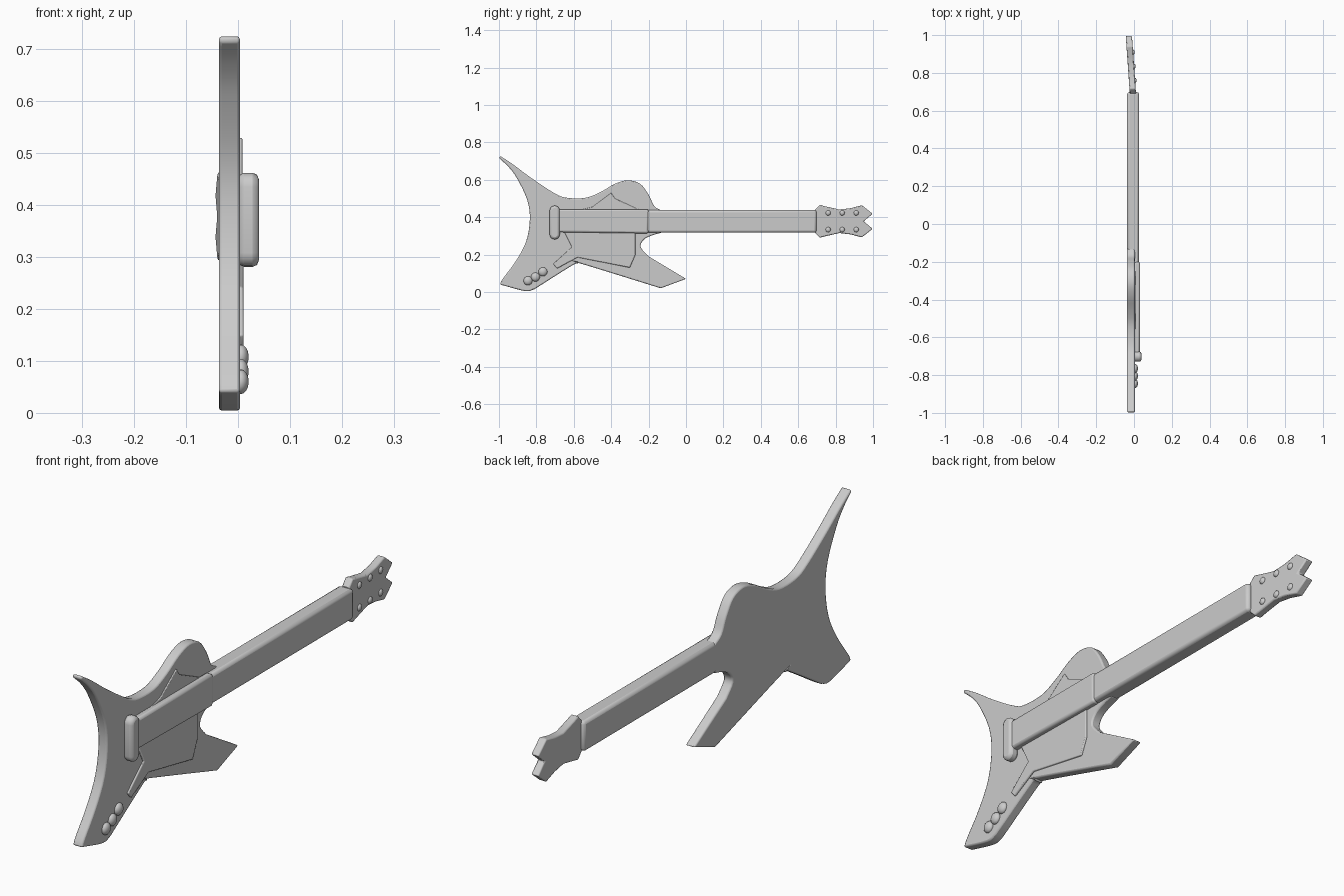
import bpy, bmesh, math
from mathutils import Vector

if "Cube" in bpy.data.objects:
    bpy.data.objects.remove(bpy.data.objects["Cube"])

grey = bpy.data.materials.new("light_grey")
grey.diffuse_color = (0.6, 0.6, 0.6, 1)
grey.use_nodes = True
grey.node_tree.nodes["Principled BSDF"].inputs["Base Color"].default_value = grey.diffuse_color


def finish(name, bm, bevel=0.0, segments=2):
    bmesh.ops.recalc_face_normals(bm, faces=bm.faces[:])
    me = bpy.data.meshes.new(name)
    bm.to_mesh(me)
    bm.free()
    ob = bpy.data.objects.new(name, me)
    bpy.context.collection.objects.link(ob)
    me.materials.append(grey)
    if bevel:
        m = ob.modifiers.new("rounded_edges", 'BEVEL')
        m.width, m.segments = bevel, segments
        m.limit_method, m.angle_limit = 'ANGLE', math.radians(50)
        m.use_clamp_overlap = False
    bpy.context.view_layer.objects.active = ob
    ob.select_set(True)
    bpy.ops.object.shade_smooth_by_angle(angle=math.radians(40))
    ob.select_set(False)
    return ob


def spline(pts, n=4):
    """Smooth run through the points, without the last one."""
    p = [Vector(q) for q in pts]
    p = [2 * p[0] - p[1]] + p + [2 * p[-1] - p[-2]]
    out = []
    for a, b, c, d in zip(p, p[1:], p[2:], p[3:]):
        for i in range(n):
            t = i / n
            out.append(0.5 * (2 * b + (c - a) * t + (2 * a - 5 * b + 4 * c - d) * t * t
                              + (3 * b - a - 3 * c + d) * t ** 3))
    return out


def slab(name, outline, x0, x1, bevel, lean=None):
    """Extrude a (y, z) outline from x0 to x1; lean shifts x along y."""
    bm = bmesh.new()
    shift = lean or (lambda y: 0)
    back = [bm.verts.new((x0 + shift(y), y, z)) for y, z in outline]
    front = [bm.verts.new((x1 + shift(y), y, z)) for y, z in outline]
    bm.faces.new(back)
    bm.faces.new(front[::-1])
    n = len(outline)
    for i in range(n):
        j = (i + 1) % n
        bm.faces.new((back[i], front[i], front[j], back[j]))
    return finish(name, bm, bevel)


def dome(name, y, z, x, r, height):
    bm = bmesh.new()
    bmesh.ops.create_uvsphere(bm, u_segments=14, v_segments=8, radius=1)
    for v in bm.verts:
        v.co = (x + v.co.x * height, y + v.co.y * r, z + v.co.z * r)
    finish(name, bm)


# Body: smooth runs that meet at sharp horn tips
runs = [
    [(-0.993, 0.727), (-0.925, 0.682), (-0.835, 0.615), (-0.715, 0.535), (-0.645, 0.505),
     (-0.54, 0.503), (-0.46, 0.533), (-0.38, 0.578), (-0.31, 0.597), (-0.245, 0.578),
     (-0.2, 0.52), (-0.17, 0.46), (-0.13, 0.435)],
    [(-0.13, 0.435), (-0.13, 0.317)],
    [(-0.13, 0.317), (-0.18, 0.303), (-0.225, 0.28), (-0.242, 0.24), (-0.2, 0.19)],
    [(-0.2, 0.19), (0.0, 0.07)],
    [(0.0, 0.07), (-0.135, 0.02)],
    [(-0.135, 0.02), (-0.54, 0.145), (-0.58, 0.152), (-0.62, 0.135), (-0.81, 0.015)],
    [(-0.81, 0.015), (-0.86, 0.005), (-0.995, 0.04)],
    [(-0.995, 0.04), (-0.98, 0.07), (-0.91, 0.165), (-0.855, 0.27), (-0.835, 0.39),
     (-0.85, 0.495), (-0.905, 0.61), (-0.95, 0.67), (-0.999, 0.715)],
    [(-0.999, 0.715), (-0.993, 0.727)],
]
body = []
for r in runs:
    body += spline(r) if len(r) > 2 else [Vector(r[0])]
slab("body", body, -0.037, 0.004, 0.006)

# Raised guard on the body front
slab("guard", [(-0.66, 0.34), (-0.61, 0.24), (-0.71, 0.15), (-0.69, 0.125), (-0.58, 0.185),
               (-0.3, 0.13), (-0.27, 0.2), (-0.27, 0.32)], 0.0, 0.011, 0.004)
slab("upper_guard", [(-0.6, 0.43), (-0.5, 0.455), (-0.4, 0.53), (-0.38, 0.5),
                     (-0.25, 0.44)], 0.0, 0.009, 0.003)

# Neck with fingerboard running over the body to the bridge
slab("neck", [(-0.25, 0.317), (0.698, 0.317), (0.698, 0.438), (-0.25, 0.438)],
     -0.037, 0.027, 0.012)
slab("fingerboard", [(-0.7, 0.32), (-0.2, 0.313), (-0.2, 0.442), (-0.7, 0.442)],
     0.0, 0.032, 0.01)

# Bridge: rounded upright bar
bar = [(-0.702 + 0.027 * math.cos(a), z + 0.027 * math.sin(a))
       for z, s in ((0.435, 0), (0.308, math.pi))
       for a in [s + math.pi * i / 8 for i in range(9)]]
slab("bridge", bar, 0.0, 0.04, 0.012)

# Headstock with notched tip, leaning back
half = [(0.69, 0.062), (0.715, 0.088), (0.745, 0.08), (0.82, 0.063), (0.88, 0.07),
        (0.94, 0.086), (0.998, 0.04)]
head = [(y, 0.378 + w) for y, w in half] + [(0.95, 0.378)] \
     + [(y, 0.378 - w) for y, w in reversed(half)]


def lean(y):
    return -0.006 - 0.07 * (y - 0.7)


slab("headstock", head, -0.017, 0.016, 0.005, lean)

# Tuning pegs, three on each edge of the headstock
for side in (-1, 1):
    for y in (0.76, 0.835, 0.91):
        dome("tuning_peg", y, 0.378 + side * 0.045, lean(y) + 0.015, 0.014, 0.009)

# Control knobs on the lower horn
for y, z in ((-0.845, 0.06), (-0.805, 0.08), (-0.765, 0.108)):
    dome("control_knob", y, z, 0.005, 0.024, 0.016)
